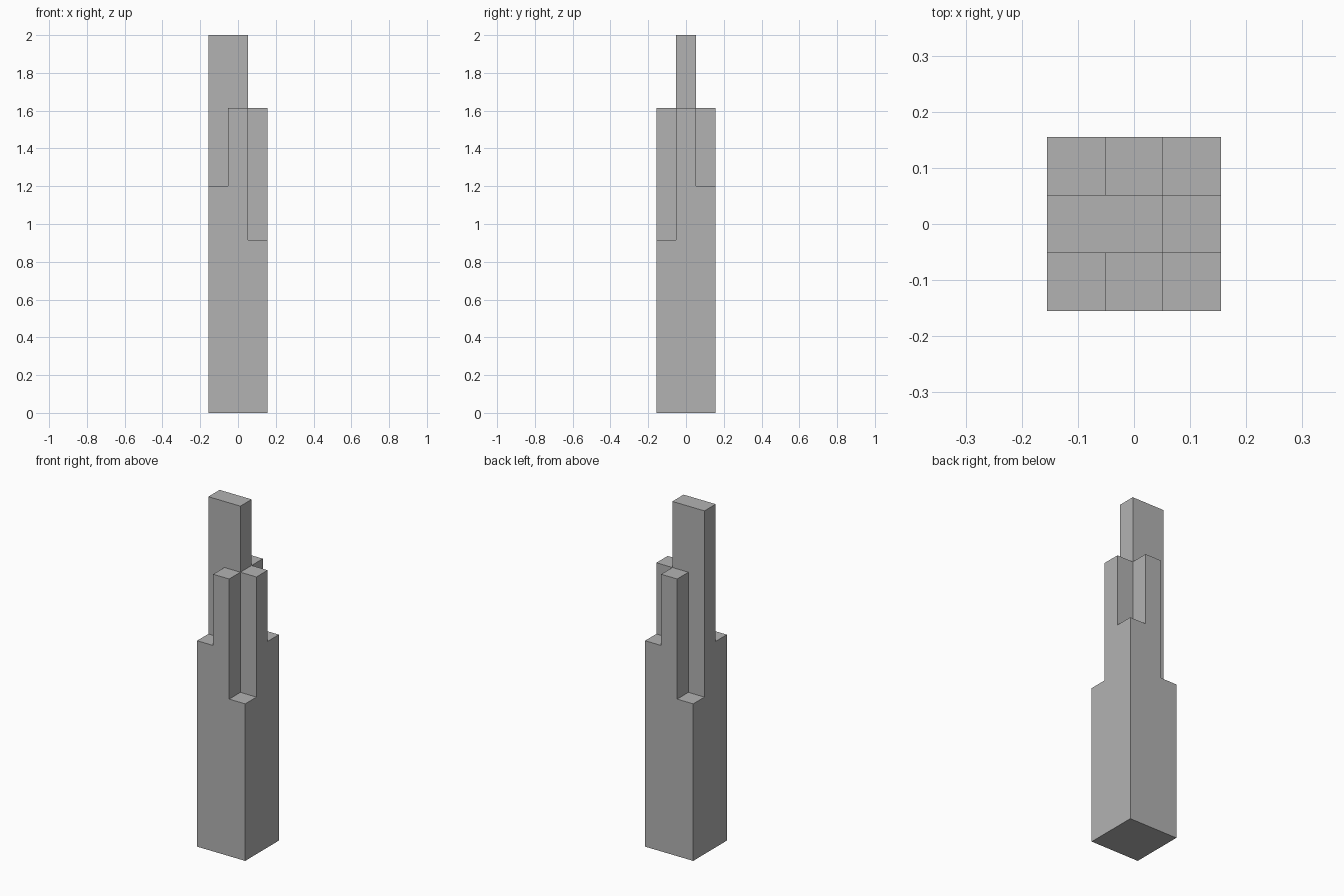
import bpy
import bmesh

# Remove the default cube
cube = bpy.data.objects.get("Cube")
if cube:
    bpy.data.objects.remove(cube, do_unlink=True)

HALF = 0.155          # half the footprint width
CELL = HALF * 2 / 3   # the plan is a three by three grid of square tubes

# Plain grey for the whole tower
grey = bpy.data.materials.new("tower grey")
grey.use_nodes = True
colour = (0.45, 0.45, 0.45, 1)
grey.diffuse_color = colour
grey.node_tree.nodes["Principled BSDF"].inputs["Base Color"].default_value = colour

# Each tier: top height, and a rule for which grid cells rise that far
tiers = [
    (0.915, lambda i, j: True),                    # full square base
    (1.2, lambda i, j: i * j >= 0),                # right front and left back... corners drop away
    (1.615, lambda i, j: i * j == 0),              # cross-shaped shaft
    (2.0, lambda i, j: j == 0 and i <= 0),         # two-cell top slab
]
tiers[1] = (1.2, lambda i, j: i * j != -1)


def cell_of(face):
    c = face.calc_center_median()
    return round(c.x / CELL), round(c.y / CELL)


# Tower: raise the grid tier by tier, dropping cells as it climbs
bm = bmesh.new()
bmesh.ops.create_grid(bm, x_segments=3, y_segments=3, size=HALF)
caps = list(bm.faces)
level = 0
for top, rises in tiers:
    keep = [f for f in caps if rises(*cell_of(f))]
    out = bmesh.ops.extrude_face_region(bm, geom=keep, use_keep_orig=True)["geom"]
    verts = [g for g in out if isinstance(g, bmesh.types.BMVert)]
    caps = [g for g in out if isinstance(g, bmesh.types.BMFace)]
    bmesh.ops.translate(bm, verts=verts, vec=(0, 0, top - level))
    caps = [f for f in caps if abs(f.normal.z) > 0.5 and
            all(abs(v.co.z - top) < 1e-4 for v in f.verts)]
    if level:
        bmesh.ops.delete(bm, geom=keep, context="FACES")
    level = top

# Merge coplanar faces so each wall is one flat piece
bmesh.ops.recalc_face_normals(bm, faces=bm.faces)
bmesh.ops.dissolve_limit(bm, angle_limit=0.01, verts=bm.verts, edges=bm.edges)

mesh = bpy.data.meshes.new("tower")
bm.to_mesh(mesh)
bm.free()
mesh.materials.append(grey)
tower = bpy.data.objects.new("tower", mesh)
bpy.context.collection.objects.link(tower)
